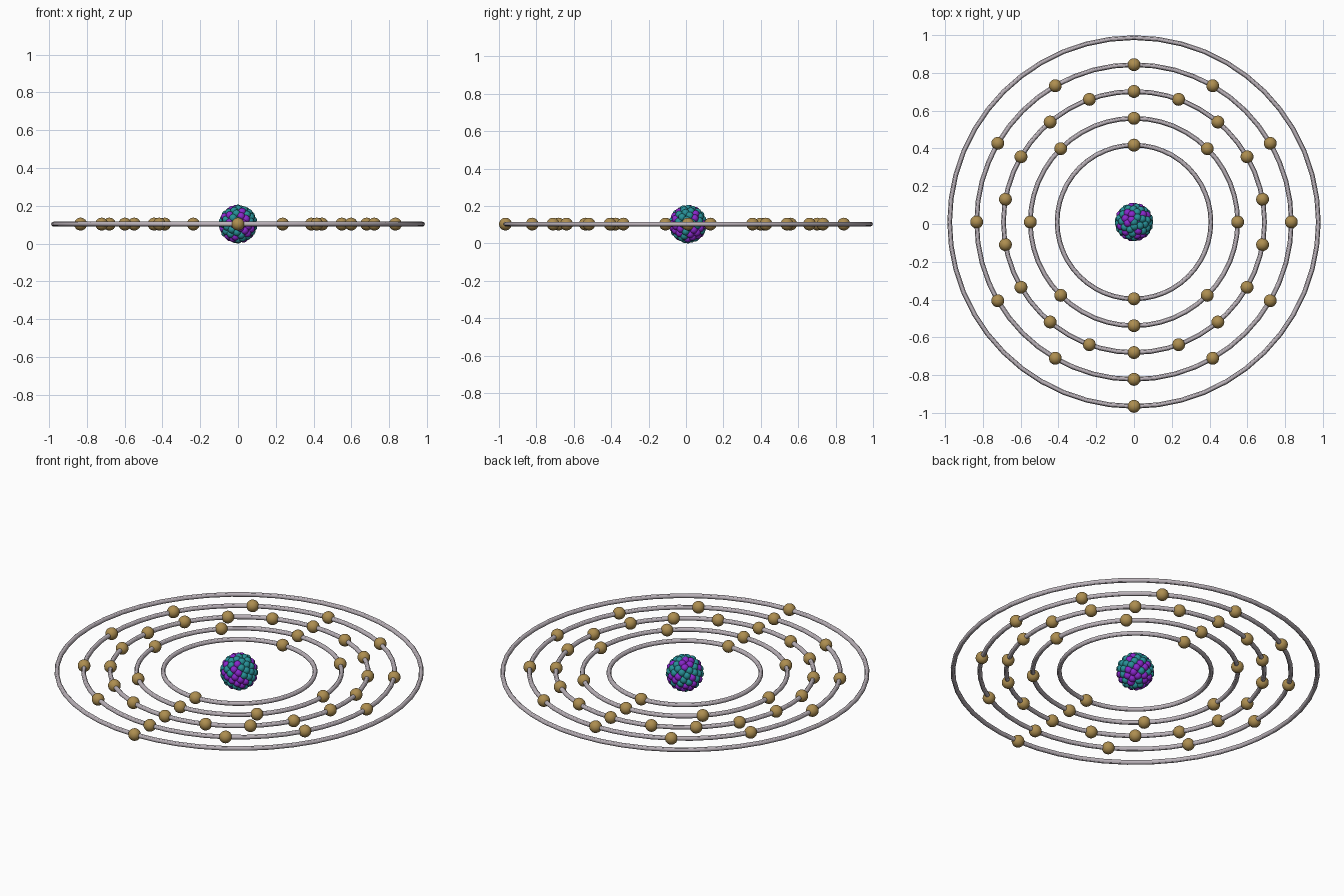
import bpy, bmesh, math, random
from mathutils import Vector, Matrix

if "Cube" in bpy.data.objects:
    bpy.data.objects.remove(bpy.data.objects["Cube"])

random.seed(4)
CENTRE = Vector((0, 0.0105, 0.103))
TUBE, ELECTRON_R = 0.0125, 0.034
NUCLEUS_R, NUCLEON_R = 0.103, 0.021


def material(name, colour):
    m = bpy.data.materials.new(name)
    m.diffuse_color = (*colour, 1)
    m.use_nodes = True
    m.node_tree.nodes["Principled BSDF"].inputs["Base Color"].default_value = m.diffuse_color
    return m


gold = material("gold", (0.42, 0.27, 0.08))
silver = material("silver", (0.50, 0.45, 0.49))
teal = material("teal", (0.02, 0.28, 0.31))
purple = material("purple", (0.25, 0.02, 0.60))


def balls(name, points, radius, mat, segments, rings):
    """One object holding a smooth sphere at every point."""
    bm = bmesh.new()
    for p in points:
        bmesh.ops.create_uvsphere(bm, u_segments=segments, v_segments=rings,
                                  radius=radius, matrix=Matrix.Translation(p))
    for f in bm.faces:
        f.smooth = True
    me = bpy.data.meshes.new(name)
    bm.to_mesh(me)
    bm.free()
    me.materials.append(mat)
    ob = bpy.data.objects.new(name, me)
    ob.location = CENTRE
    bpy.context.collection.objects.link(ob)


# Orbit rings with their evenly spaced electrons, starting angle in degrees
shells = [(0.407, 2, 90), (0.549, 8, 90), (0.691, 18, 90), (0.833, 12, 90), (0.976, 1, -90)]
for i, (radius, count, start) in enumerate(shells, 1):
    bpy.ops.mesh.primitive_torus_add(major_segments=48, minor_segments=12,
                                     major_radius=radius, minor_radius=TUBE, location=CENTRE)
    ring = bpy.context.object
    ring.name = f"orbit_ring_{i}"
    ring.data.materials.append(silver)
    bpy.ops.object.shade_smooth_by_angle()
    angles = [math.radians(start) + math.tau * k / count for k in range(count)]
    balls(f"electrons_{i}", [Vector((radius * math.cos(a), radius * math.sin(a), 0)) for a in angles],
          ELECTRON_R, gold, 24, 16)

# Nucleus: particles packed over a sphere in a golden spiral
N = 93
points = []
for k in range(N):
    z = 1 - 2 * k / (N - 1)
    r = math.sqrt(max(0, 1 - z * z))
    a = k * math.pi * (3 - math.sqrt(5))
    points.append(Vector((r * math.cos(a), r * math.sin(a), z)) * (NUCLEUS_R - NUCLEON_R))
random.shuffle(points)
balls("protons", points[:41], NUCLEON_R, purple, 16, 12)
balls("neutrons", points[41:], NUCLEON_R, teal, 16, 12)
